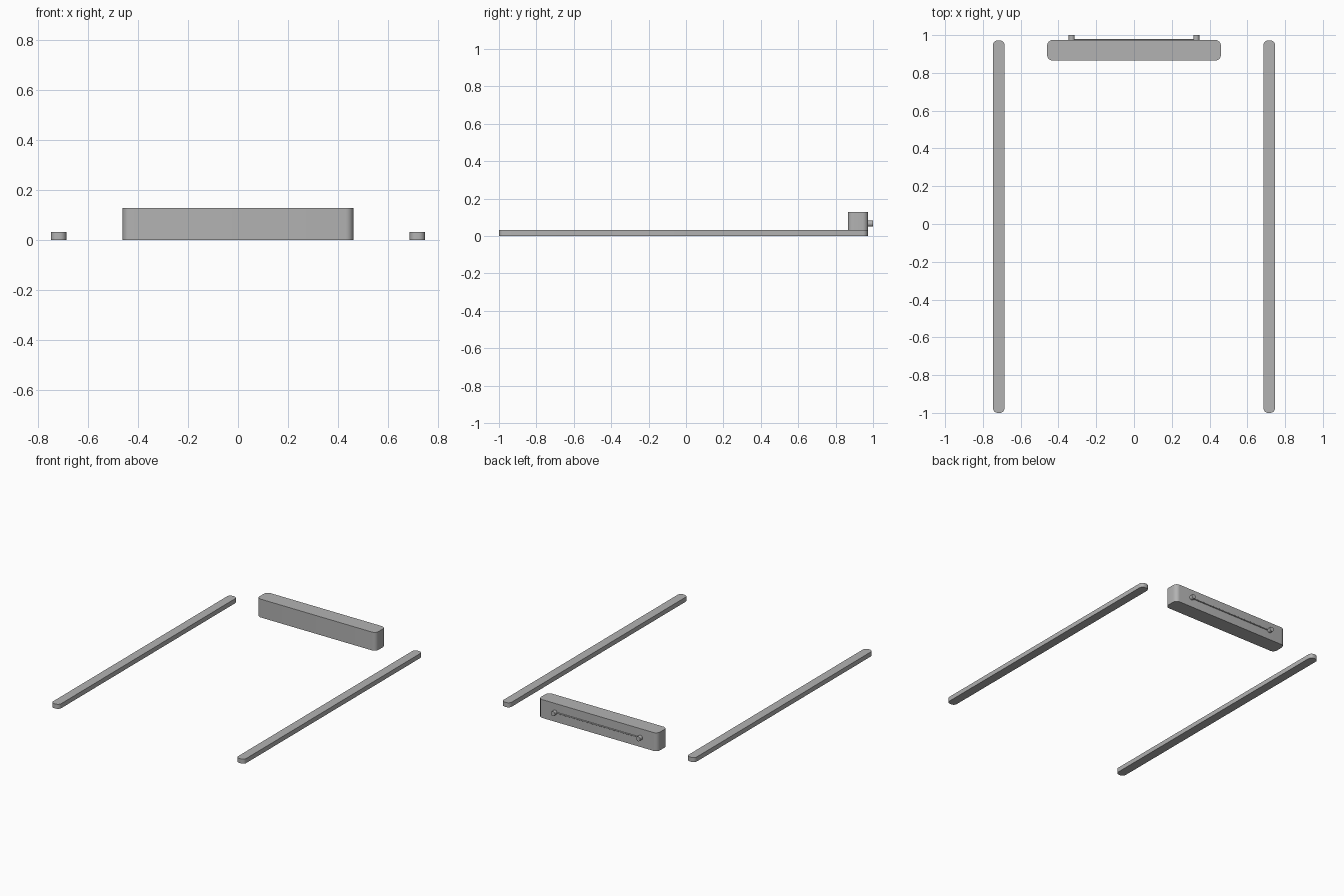
import bpy, bmesh, math
from mathutils import Matrix

if "Cube" in bpy.data.objects:
    bpy.data.objects.remove(bpy.data.objects["Cube"])

grey = bpy.data.materials.new("plain grey")
grey.diffuse_color = (0.45, 0.45, 0.45, 1)
grey.use_nodes = True
grey.node_tree.nodes["Principled BSDF"].inputs["Base Color"].default_value = grey.diffuse_color


def finish(bm, name):
    bmesh.ops.recalc_face_normals(bm, faces=bm.faces)
    mesh = bpy.data.meshes.new(name)
    bm.to_mesh(mesh)
    bm.free()
    mesh.materials.append(grey)
    ob = bpy.data.objects.new(name, mesh)
    bpy.context.collection.objects.link(ob)
    bpy.ops.object.select_all(action='DESELECT')
    ob.select_set(True)
    bpy.context.view_layer.objects.active = ob
    bpy.ops.object.shade_smooth_by_angle(angle=math.radians(35))
    return ob


def rounded_slab(name, x0, x1, y0, y1, height, r, steps=6):
    """Upright slab whose four vertical corners are rounded."""
    bm = bmesh.new()
    corners = [(x1 - r, y1 - r), (x0 + r, y1 - r), (x0 + r, y0 + r), (x1 - r, y0 + r)]
    ring = []
    for q, (cx, cy) in enumerate(corners):
        for i in range(steps + 1):
            a = (q + i / steps) * math.pi / 2
            ring.append(bm.verts.new((cx + r * math.cos(a), cy + r * math.sin(a), 0)))
    base = bm.faces.new(ring)
    top = bmesh.ops.extrude_face_region(bm, geom=[base], use_keep_orig=True)
    verts = [g for g in top["geom"] if isinstance(g, bmesh.types.BMVert)]
    bmesh.ops.translate(bm, verts=verts, vec=(0, 0, height))
    return finish(bm, name)


def rod(name, centre, radius, length, axis, sides):
    bm = bmesh.new()
    turn = Matrix.Rotation(math.pi / 2, 4, 'X' if axis == 'Y' else 'Y')
    bmesh.ops.create_cone(bm, cap_ends=True, segments=sides, radius1=radius,
                          radius2=radius, depth=length,
                          matrix=Matrix.Translation(centre) @ turn)
    return finish(bm, name)


# two long side rails
for side, s in (("left", -1), ("right", 1)):
    c = 0.716 * s
    rounded_slab(side + "_rail", c - 0.031, c + 0.031, -1.0, 0.972, 0.032, 0.026)

# upright block at the back
rounded_slab("back_block", -0.46, 0.46, 0.865, 0.974, 0.128, 0.03)

# two pegs on the rear face, joined by a thin bar
for side, s in (("left", -1), ("right", 1)):
    rod(side + "_peg", (0.33 * s, 0.985, 0.066), 0.016, 0.03, 'Y', 24)
rod("thin_bar", (0, 0.976, 0.066), 0.004, 0.66, 'X', 12)
